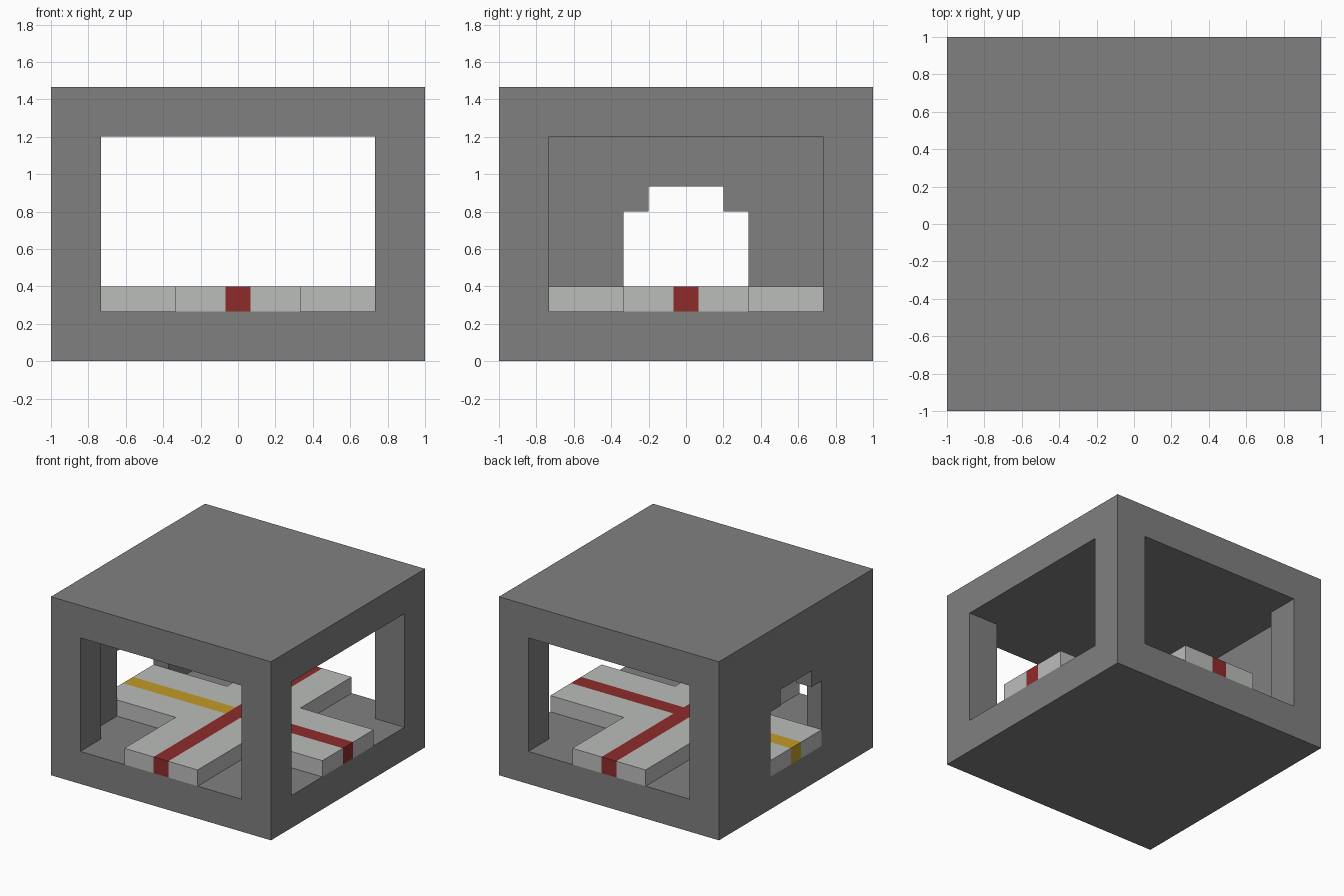
import bpy
import bmesh
from mathutils import Matrix, Vector

if "Cube" in bpy.data.objects:
    bpy.data.objects.remove(bpy.data.objects["Cube"], do_unlink=True)

U = 1 / 15  # one building unit


def material(name, rgb):
    """Flat material from display colour values."""
    linear = [((c / 255 + 0.055) / 1.055) ** 2.4 for c in rgb]
    mat = bpy.data.materials.new(name)
    mat.use_nodes = True
    mat.diffuse_color = (*linear, 1)
    mat.node_tree.nodes["Principled BSDF"].inputs["Base Color"].default_value = (*linear, 1)
    return mat


stone = material("stone_grey", (128, 128, 128))
paving = material("light_grey", (187, 189, 187))
red = material("red", (143, 43, 43))
yellow = material("yellow", (193, 155, 40))


def finish(name, bm, mats):
    mesh = bpy.data.meshes.new(name)
    bm.to_mesh(mesh)
    bm.free()
    obj = bpy.data.objects.new(name, mesh)
    bpy.context.collection.objects.link(obj)
    for mat in mats:
        mesh.materials.append(mat)
    return obj


def box(name, low, high, mats=()):
    """Box between two corners given in building units."""
    low, high = Vector(low) * U, Vector(high) * U
    bm = bmesh.new()
    bmesh.ops.create_cube(bm, size=1, matrix=Matrix.Translation((low + high) / 2)
                          @ Matrix.Diagonal((*(high - low), 1)))
    return finish(name, bm, mats)


# Solid block, hollowed by the cutters below
shell = box("shell", (-15, -15, 0), (15, 15, 22), [stone])
cutters = [
    box("front_to_back_cutter", (-11, -16, 4), (11, 16, 18)),
    box("room_cutter", (-13, -11, 4), (16, 11, 18)),
    box("doorway_cutter", (-16, -5, 4), (-12, 5, 12)),
    box("doorway_top_cutter", (-16, -3, 11), (-12, 3, 14)),
]
for cutter in cutters:
    cutter.hide_render = True
    mod = shell.modifiers.new(cutter.name, "BOOLEAN")
    mod.operation = "DIFFERENCE"
    mod.solver = "EXACT"
    mod.object = cutter

bpy.context.view_layer.update()
evaluated = shell.evaluated_get(bpy.context.evaluated_depsgraph_get())
hollow = bpy.data.meshes.new_from_object(evaluated)
shell.modifiers.clear()
shell.data = hollow
hollow.materials.clear()
hollow.materials.append(stone)
for poly in hollow.polygons:
    poly.material_index = 0
for cutter in cutters:
    bpy.data.objects.remove(cutter, do_unlink=True)

# Cross-shaped raised path with a coloured line along each arm
lines = [-15, -5, -1, 1, 5, 15]
bm = bmesh.new()
grid = [[bm.verts.new((x * U, y * U, 4 * U)) for y in lines] for x in lines]
cells = range(len(lines) - 1)
for i in cells:
    for j in cells:
        if i in cells[1:-1] or j in cells[1:-1]:
            bm.faces.new((grid[i][j], grid[i + 1][j], grid[i + 1][j + 1], grid[i][j + 1]))
bmesh.ops.delete(bm, geom=[v for v in bm.verts if not v.link_faces], context="VERTS")
raised = bmesh.ops.extrude_face_region(bm, geom=bm.faces[:])["geom"]
bmesh.ops.translate(bm, vec=(0, 0, 2 * U),
                    verts=[g for g in raised if isinstance(g, bmesh.types.BMVert)])
bmesh.ops.recalc_face_normals(bm, faces=bm.faces[:])
for face in bm.faces:
    c = face.calc_center_median()
    if abs(c.x) < U / 2:
        face.material_index = 1
    elif abs(c.y) < U / 2:
        face.material_index = 2 if c.x < 0 else 1
finish("crossing_path", bm, [paving, red, yellow])
